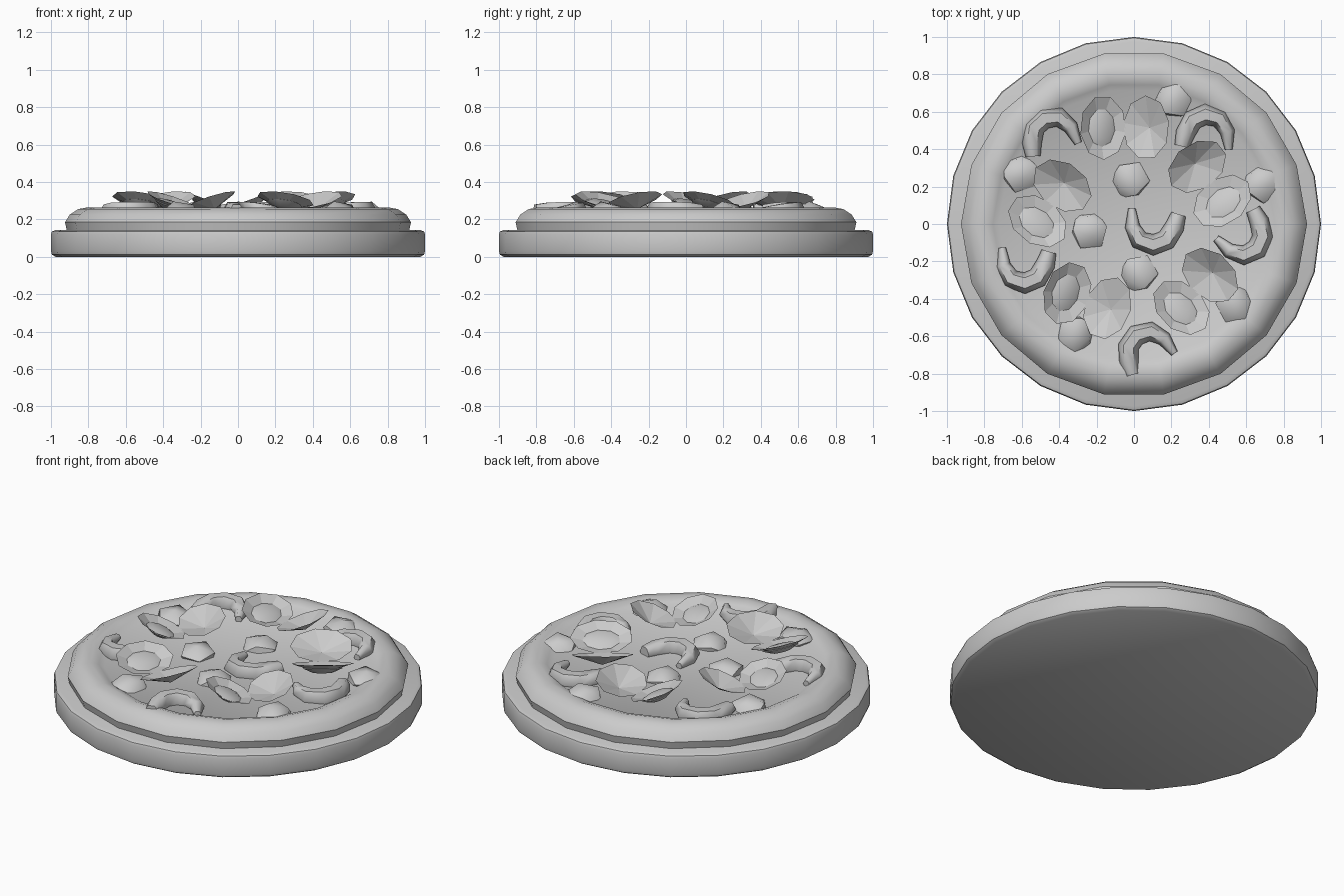
import bpy, bmesh, math, random
from mathutils import Vector, Matrix

if "Cube" in bpy.data.objects:
    bpy.data.objects.remove(bpy.data.objects["Cube"])

random.seed(4)
grey = bpy.data.materials.new("plain grey")
grey.diffuse_color = (0.6, 0.6, 0.6, 1)
grey.use_nodes = True
grey.node_tree.nodes["Principled BSDF"].inputs["Base Color"].default_value = grey.diffuse_color


def add_object(name, bm, angle=40):
    bmesh.ops.recalc_face_normals(bm, faces=bm.faces)
    mesh = bpy.data.meshes.new(name)
    bm.to_mesh(mesh)
    bm.free()
    mesh.materials.append(grey)
    ob = bpy.data.objects.new(name, mesh)
    bpy.context.collection.objects.link(ob)
    bpy.ops.object.select_all(action='DESELECT')
    ob.select_set(True)
    bpy.context.view_layer.objects.active = ob
    bpy.ops.object.shade_smooth_by_angle(angle=math.radians(angle))
    return ob


def loft(bm, rings):
    """Join rings of points into a closed, capped skin."""
    rows = [[bm.verts.new(p) for p in ring] for ring in rings]
    n = len(rows[0])
    for a, b in zip(rows, rows[1:]):
        for i in range(n):
            bm.faces.new((a[i], a[(i + 1) % n], b[(i + 1) % n], b[i]))
    bm.faces.new(rows[0])
    bm.faces.new(rows[-1])


def turned(name, profile, sides):
    bm = bmesh.new()
    loft(bm, [[(r * math.cos(math.tau * i / sides), r * math.sin(math.tau * i / sides), z)
               for i in range(sides)] for r, z in profile])
    return add_object(name, bm)


# Serving board and the raised crust with its sunken filling
turned("board", [(0.975, 0), (0.995, 0.012), (1, 0.03), (1, 0.12),
                 (0.995, 0.135), (0.975, 0.143)], 24)
turned("crust", [(0.915, 0.14), (0.925, 0.185), (0.9, 0.225), (0.855, 0.255),
                 (0.8, 0.265), (0.755, 0.25), (0.725, 0.232)], 18)


# Round toppings
balls = [(0.21, 0.665), (-0.61, 0.27), (-0.02, 0.235), (0.685, 0.215),
         (-0.24, -0.035), (0.025, -0.265), (0.54, -0.43), (-0.31, -0.585)]
for x, y in balls:
    bm = bmesh.new()
    bmesh.ops.create_icosphere(bm, subdivisions=1, radius=0.108)
    turn = Matrix.Rotation(random.uniform(0, 6), 4, 'Z') @ Matrix.Rotation(0.35, 4, 'X')
    bm.transform(Matrix.Translation((x, y, 0.225)) @ Matrix.Diagonal((1, 1, 0.7, 1)) @ turn)
    add_object("ball_topping", bm, 45)


# Curled shrimp: a tapering six-sided tube along an arch
SHRIMP_PATH = [(-0.12, -0.12, 0.04), (-0.118, -0.05, 0.052), (-0.095, 0.03, 0.056), (-0.035, 0.075, 0.057),
               (0.045, 0.07, 0.052), (0.1, 0.01, 0.04), (0.128, -0.08, 0.02)]


def shrimp(x, y, degrees):
    bm = bmesh.new()
    pts = [Vector((px, py, 0)) for px, py, _ in SHRIMP_PATH]
    rings = []
    for i, p in enumerate(pts):
        along = (pts[min(i + 1, len(pts) - 1)] - pts[max(i - 1, 0)]).normalized()
        side = along.cross(Vector((0, 0, 1)))
        r = SHRIMP_PATH[i][2]
        rings.append([p + side * r * math.cos(math.tau * k / 6)
                      + Vector((0, 0, r * math.sin(math.tau * k / 6))) for k in range(6)])
    loft(bm, rings)
    bm.transform(Matrix.Translation((x, y, 0.245)) @ Matrix.Rotation(math.radians(degrees), 4, 'Z'))
    add_object("shrimp", bm, 60)


for spot in [(-0.435, 0.495, 7), (0.4, 0.505, -13), (0.09, -0.03, 164),
             (0.59, -0.085, 209), (-0.6, -0.235, 166), (0.07, -0.655, 18)]:
    shrimp(*spot)


# Open clams: two tilted faceted bowls meeting at a hinge, one holding meat
def oval(rx, ry, z, sides=9):
    return [(rx * math.cos(math.tau * i / sides + 0.2), ry * math.sin(math.tau * i / sides + 0.2), z)
            for i in range(sides)]


def clam_half(x, y, degrees, with_meat):
    place = (Matrix.Translation((x, y, 0.306)) @ Matrix.Rotation(math.radians(degrees), 4, 'Z')
             @ Matrix.Translation((0.115, 0, 0)) @ Matrix.Rotation(math.radians(-20), 4, 'Y'))
    bm = bmesh.new()
    rim = [bm.verts.new(p) for p in oval(0.132, 0.172, 0)]
    base = bm.verts.new((0, 0, -0.055))
    for i in range(9):
        bm.faces.new((rim[i], rim[(i + 1) % 9], base))
    bm.transform(place)
    add_object("clam_shell", bm, 5)
    if with_meat:
        bm = bmesh.new()
        loft(bm, [oval(0.04, 0.055, -0.05), oval(0.08, 0.112, -0.025), oval(0.05, 0.07, -0.012)])
        bm.transform(place)
        add_object("clam_meat", bm, 45)


for x, y, degrees in [(-0.05, 0.515, 180), (-0.45, 0.11, 235), (0.405, 0.215, 306),
                      (-0.25, -0.41, 160), (0.33, -0.36, 228)]:
    clam_half(x, y, degrees, True)
    clam_half(x, y, degrees + 180, False)
